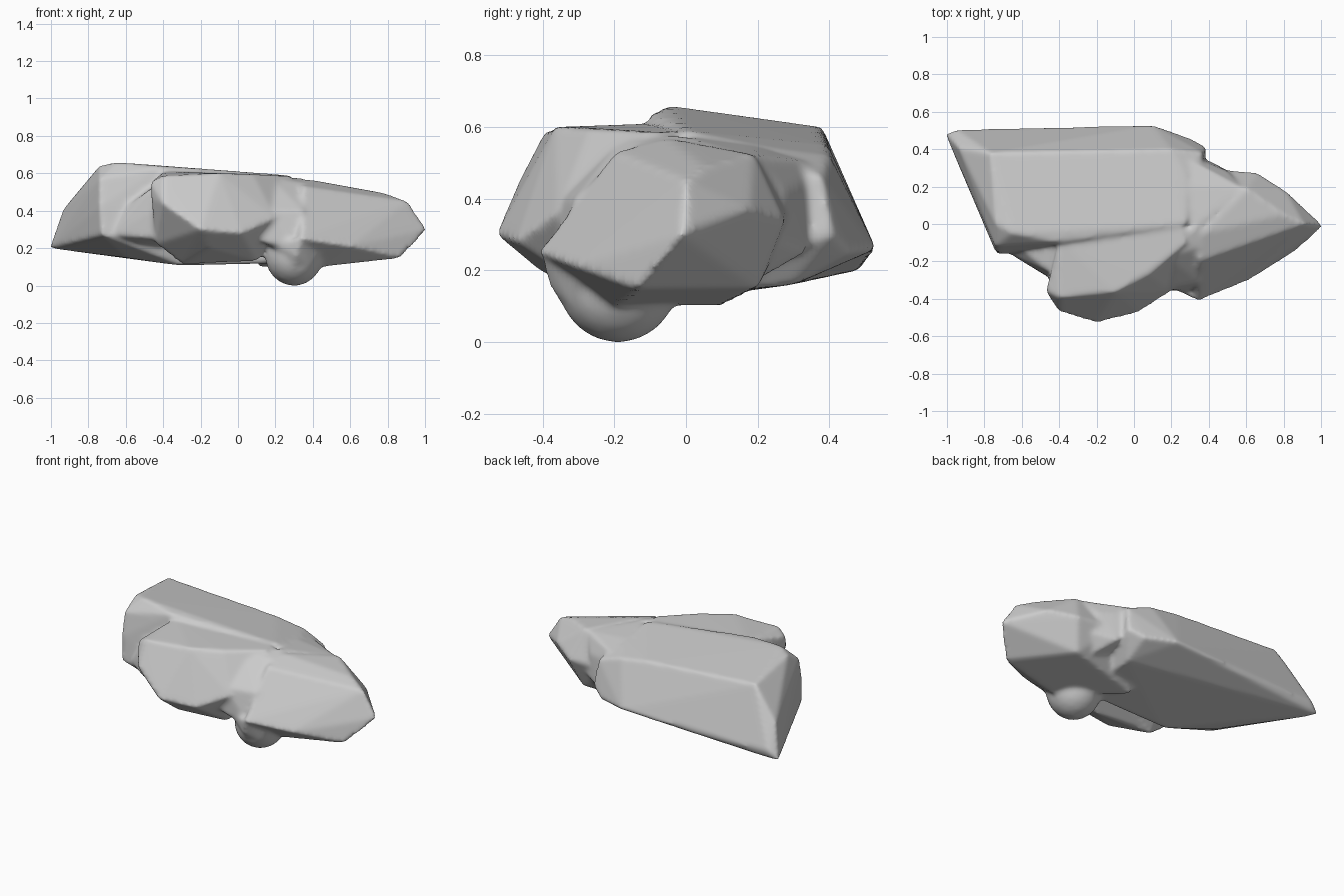
import bpy
import bmesh

cube = bpy.data.objects.get("Cube")
if cube:
    bpy.data.objects.remove(cube, do_unlink=True)

stone = bpy.data.materials.new("grey stone")
stone.use_nodes = True
colour = (0.6, 0.6, 0.6, 1)
stone.diffuse_color = colour
bsdf = next(n for n in stone.node_tree.nodes if n.type == "BSDF_PRINCIPLED")
bsdf.inputs["Base Color"].default_value = colour
bsdf.inputs["Roughness"].default_value = 0.8


def chunk(name, corners):
    """A faceted boulder piece wrapped around a few corner points."""
    bm = bmesh.new()
    for c in corners:
        bm.verts.new(c)
    hull = bmesh.ops.convex_hull(bm, input=bm.verts)
    spare = {v for v in hull["geom_interior"] if isinstance(v, bmesh.types.BMVert)}
    bmesh.ops.delete(bm, geom=list(spare), context="VERTS")
    bmesh.ops.recalc_face_normals(bm, faces=bm.faces)
    mesh = bpy.data.meshes.new(name)
    bm.to_mesh(mesh)
    bm.free()
    obj = bpy.data.objects.new(name, mesh)
    bpy.context.collection.objects.link(obj)
    return obj


# Long rear slab with a sloping back
rear = chunk("rear_slab", [
    (-1.01, .485, .2), (-.95, .505, .25), (.1, .53, .26), (.3, .46, .25), (.39, .41, .3),
    (-.94, .41, .4), (-.77, .38, .6), (0, .395, .55), (.2, .4, .52), (.37, .38, .46),
    (-.74, 0, .64), (-.65, -.05, .66), (-.4, -.1, .635), (.28, 0, .59), (.28, .25, .54),
    (-.74, -.12, .57), (-.74, -.15, .42), (-.73, -.16, .27), (-.6, .03, .15),
    (-.3, -.1, .105), (.3, -.1, .12), (.3, .3, .16)])

# Front slab with a steep face
front = chunk("front_slab", [
    (-.47, -.36, .55), (-.4, -.395, .585), (-.1, -.365, .6), (.08, -.27, .595), (.28, -.1, .585),
    (.25, 0, .585), (-.4, -.08, .61), (-.46, -.37, .46), (-.4, -.47, .44),
    (-.2, -.53, .3), (.02, -.475, .28), (.2, -.36, .36), (-.44, -.27, .22),
    (-.15, -.41, .2), (-.3, -.2, .11), (.1, -.25, .13), (.3, 0, .3)])

# Side lobe that tapers to a point
lobe = chunk("side_lobe", [
    (1.015, -.01, .3), (.91, 0, .45), (.87, -.14, .147), (.8, .05, .49), (.81, .18, .37),
    (.66, .275, .34), (.6, .19, .525), (.36, -.05, .57), (.35, -.2, .53),
    (.34, -.415, .25), (.6, -.31, .21), (.6, .2, .15), (.1, .1, .1),
    (.45, -.2, .1), (.4, .3, .35), (.2, 0, .5)])

# Filled hollows between the larger pieces
rear_saddle = chunk("rear_saddle", [
    (.25, .37, .5), (.41, .32, .43), (.5, .28, .42), (.58, .19, .52), (.32, -.04, .578),
    (.25, .2, .55), (.4, .34, .25), (.55, .26, .28), (.2, 0, .2), (.5, .2, .17)])
front_saddle = chunk("front_saddle", [
    (.18, -.18, .57), (.36, -.12, .55), (.2, -.04, .585), (.34, -.02, .575),
    (.15, -.35, .4), (.35, -.31, .4), (.33, -.36, .2), (.2, -.33, .2),
    (.2, -.1, .2), (.08, -.35, .25)])
side_saddle = chunk("side_saddle", [
    (-.68, -.15, .27), (-.54, -.2, .3), (-.46, -.28, .4), (-.46, -.25, .52),
    (-.6, -.14, .42), (-.4, -.1, .57), (-.4, -.32, .25), (-.4, -.1, .2), (-.54, -.17, .23)])

# Rounded knob beneath the lobe, with a neck that joins it
bpy.ops.mesh.primitive_ico_sphere_add(subdivisions=3, radius=1, location=(.3, -.19, .16))
knob = bpy.context.object
knob.name = "lower_knob"
knob.scale = (.155, .165, .162)
neck = chunk("knob_neck", [
    (.2, -.34, .22), (.34, -.41, .26), (.31, -.385, .16), (.29, -.325, .07), (.38, -.32, .1),
    (.43, -.3, .16), (.17, -.25, .15), (.2, -.1, .09), (.4, -.1, .09), (.3, -.1, .25)])

# Fuse the pieces into one weathered rock
bpy.ops.object.select_all(action="DESELECT")
for part in (rear, front, lobe, rear_saddle, front_saddle, side_saddle, knob, neck):
    part.select_set(True)
bpy.context.view_layer.objects.active = rear
bpy.ops.object.join()
rock = bpy.context.object
rock.name = "rock"
rock.data.name = "rock"
rock.data.materials.clear()
rock.data.materials.append(stone)

remesh = rock.modifiers.new("fuse", "REMESH")
remesh.mode = "VOXEL"
remesh.voxel_size = .013
soften = rock.modifiers.new("soften", "SMOOTH")
soften.factor = .5
soften.iterations = 8
for modifier in ("fuse", "soften"):
    bpy.ops.object.modifier_apply(modifier=modifier)
bpy.ops.object.shade_smooth()
